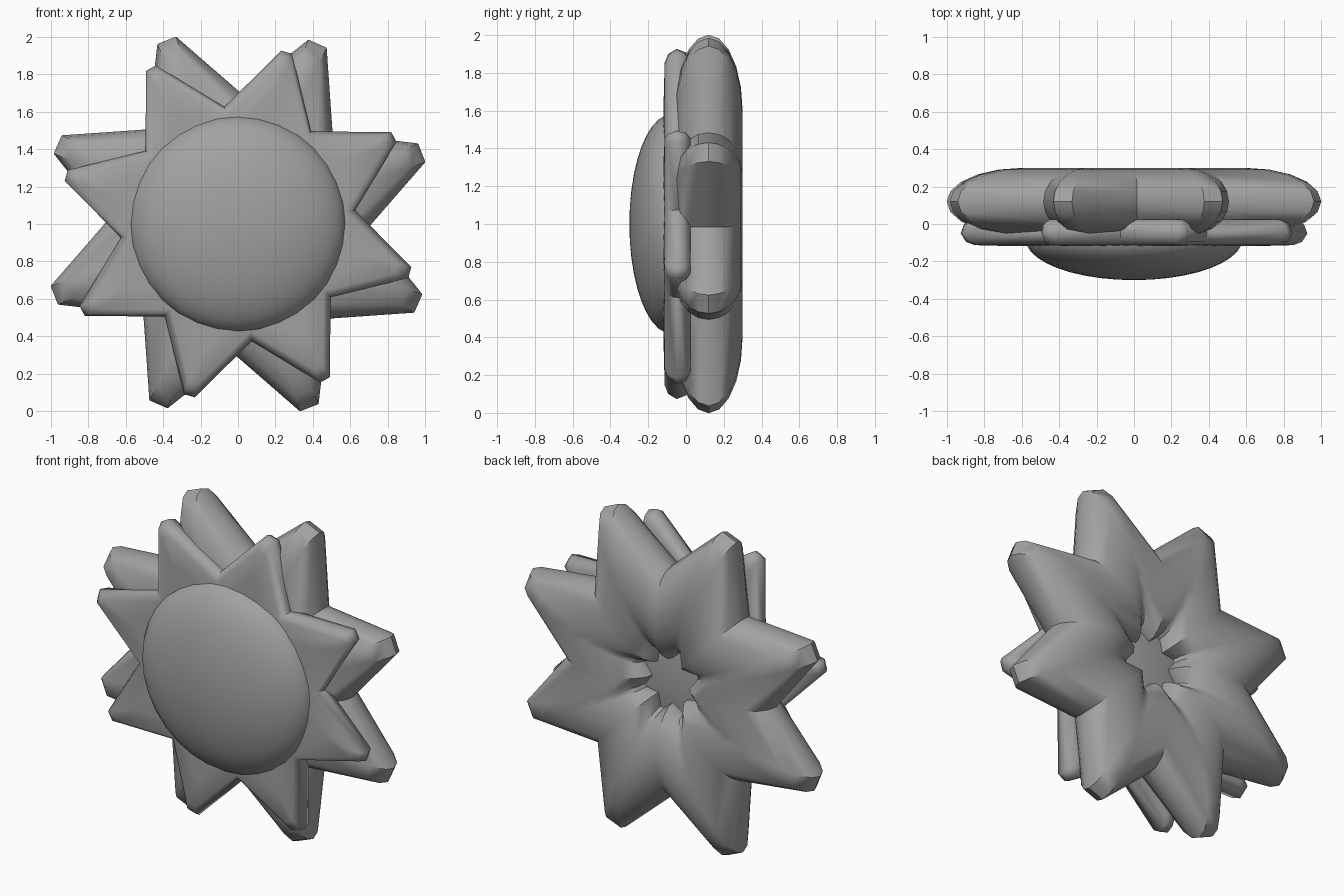
import bpy, bmesh, math

if "Cube" in bpy.data.objects:
    bpy.data.objects.remove(bpy.data.objects["Cube"])

grey = bpy.data.materials.new("warm_grey")
grey.diffuse_color = (0.36, 0.36, 0.36, 1)
grey.use_nodes = True
grey.node_tree.nodes["Principled BSDF"].inputs["Base Color"].default_value = grey.diffuse_color
CENTRE_Z = 1.0


def finish(name, bm, angle):
    bmesh.ops.recalc_face_normals(bm, faces=bm.faces)
    mesh = bpy.data.meshes.new(name)
    bm.to_mesh(mesh)
    bm.free()
    mesh.materials.append(grey)
    obj = bpy.data.objects.new(name, mesh)
    bpy.context.collection.objects.link(obj)
    bpy.ops.object.select_all(action='DESELECT')
    obj.select_set(True)
    bpy.context.view_layer.objects.active = obj
    bpy.ops.object.shade_smooth_by_angle(angle=math.radians(angle))
    return obj


def star_outline(tip_r, valley_r, turn, blunt):
    """Eight blunt points with a single valley vertex between each pair."""
    pts = []
    for k in range(8):
        a = turn + 45 * k
        for r, d in ((tip_r, -blunt), (tip_r, blunt), (valley_r, 22.5)):
            t = math.radians(a + d)
            pts.append((r * math.cos(t), r * math.sin(t)))
    return pts


def star_ring(name, outline, profile, angle):
    """Closed ring: each (scale, y) of the profile is a scaled copy of the outline."""
    bm = bmesh.new()
    rings = [[bm.verts.new((x * s, y, CENTRE_Z + z * s)) for x, z in outline]
             for s, y in profile]
    n = len(outline)
    for i, ring in enumerate(rings):
        nxt = rings[(i + 1) % len(rings)]
        for j in range(n):
            k = (j + 1) % n
            bm.faces.new((ring[j], ring[k], nxt[k], nxt[j]))
    return finish(name, bm, angle)


# Large puffed back petals, elliptical section with a small central hole
puff = []
for i in range(20):
    t = 2 * math.pi * i / 20
    puff.append((0.595 + 0.405 * math.cos(t), 0.12 + 0.18 * math.sin(t)))
star_ring("back_petals", star_outline(1.055, 0.70, 21.2, 2.9), puff, 40)

# Thin front petals with rounded rims
rim = [(1.0, -0.05), (0.97, -0.095), (0.92, -0.113), (0.72, -0.118),
       (0.5, -0.118), (0.5, 0.02), (0.92, 0.025), (0.98, 0.0)]
star_ring("front_petals", star_outline(0.955, 0.63, 29.2, 1.8), rim, 60)

# Flattened dome in the middle
bm = bmesh.new()
bmesh.ops.create_uvsphere(bm, u_segments=32, v_segments=20, radius=1)
for v in bm.verts:
    x, y, z = v.co
    v.co = (x * 0.58, -0.08 - z * 0.22, CENTRE_Z + y * 0.58)
finish("centre_dome", bm, 60)
